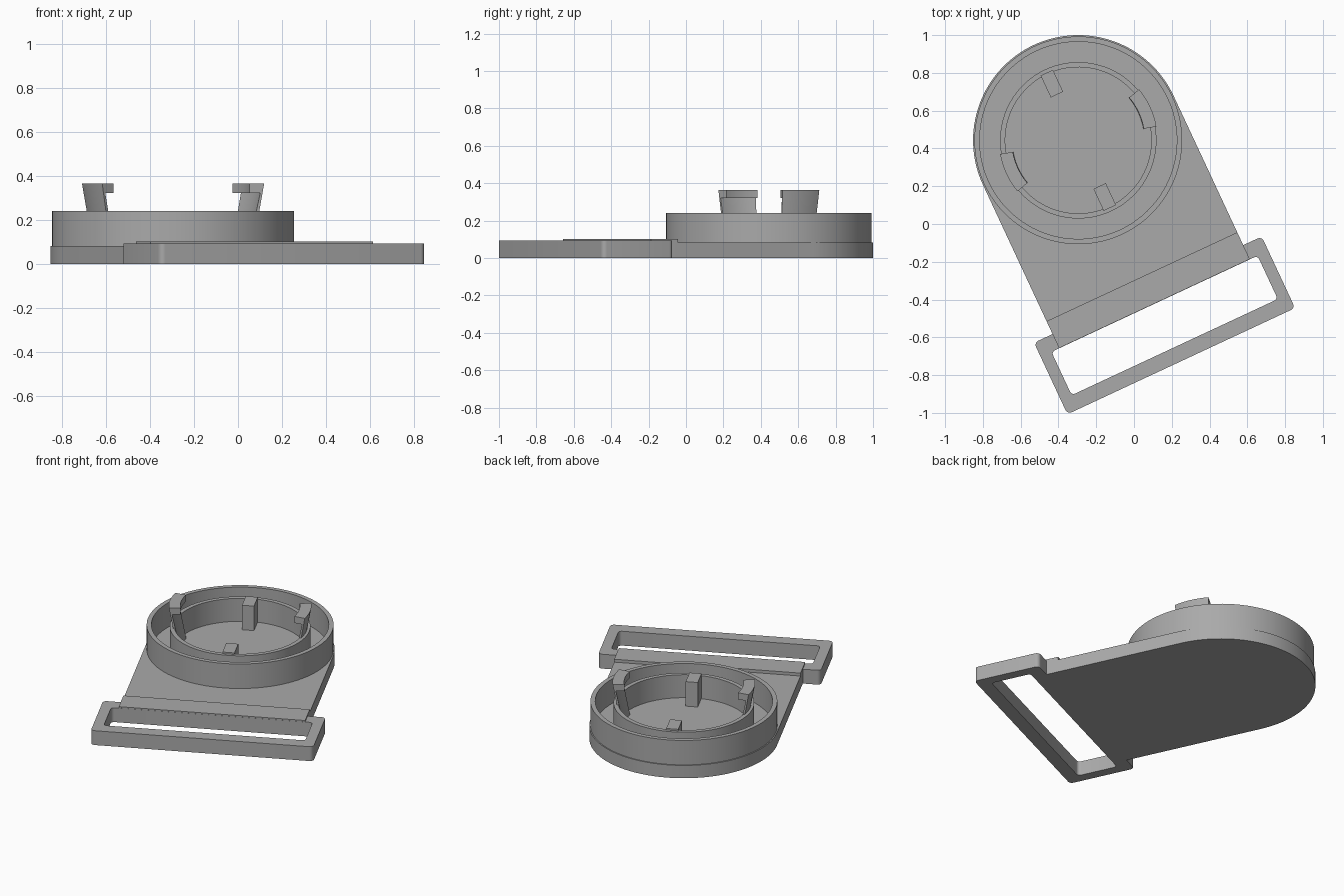
import bpy, bmesh
from math import sin, cos, pi, radians
from mathutils import Matrix, Vector

old = bpy.data.objects.get("Cube")
if old:
    bpy.data.objects.remove(old, do_unlink=True)

# Housing centre and turn: parts are laid out along local axes, then placed
PLACE = Matrix.Translation((-0.295, 0.443, 0)) @ Matrix.Rotation(radians(25), 4, "Z")
BASE_TOP, RIM_TOP = 0.083, 0.242
HALF_WIDTH = 0.557

grey = bpy.data.materials.new("plain_grey")
grey.use_nodes = True
COLOUR = (0.4, 0.4, 0.4, 1)
grey.diffuse_color = COLOUR
grey.node_tree.nodes["Principled BSDF"].inputs["Base Color"].default_value = COLOUR


def finish(name, bm):
    bmesh.ops.recalc_face_normals(bm, faces=bm.faces)
    bm.transform(PLACE)
    mesh = bpy.data.meshes.new(name)
    bm.to_mesh(mesh)
    bm.free()
    mesh.materials.append(grey)
    obj = bpy.data.objects.new(name, mesh)
    bpy.context.collection.objects.link(obj)
    bpy.ops.object.select_all(action="DESELECT")
    obj.select_set(True)
    bpy.context.view_layer.objects.active = obj
    bpy.ops.object.shade_smooth_by_angle(angle=radians(30))


def arc(radius, start, end, steps, x=0, y=0):
    angles = [radians(start + (end - start) * i / steps) for i in range(steps + 1)]
    return [(x + radius * cos(a), y + radius * sin(a)) for a in angles]


def circle(radius):
    return arc(radius, 0, 360, 96)[:-1]


def rounded_rect(x, y0, y1, r):
    corners = ((x - r, y1 - r), (r - x, y1 - r), (r - x, y0 + r), (x - r, y0 + r))
    return [p for i, (cx, cy) in enumerate(corners)
            for p in arc(r, 90 * i, 90 * i + 90, 6, cx, cy)]


def skin(bm, loops, closed):
    """Join neighbouring point loops with quads."""
    rows = [[bm.verts.new(p) for p in loop] for loop in loops]
    pairs = list(zip(rows, rows[1:] + rows[:1])) if closed else list(zip(rows, rows[1:]))
    n = len(rows[0])
    for a, b in pairs:
        for i in range(n):
            j = (i + 1) % n
            bm.faces.new((a[i], a[j], b[j], b[i]))
    if not closed:
        bm.faces.new(rows[0])
        bm.faces.new(rows[-1])


def plate(name, outline, z0, z1, hole=None):
    """Extrude an outline, with an optional hole of equal point count."""
    bm = bmesh.new()
    loops = [[(x, y, z) for x, y in outline] for z in (z0, z1)]
    if hole:
        loops += [[(x, y, z) for x, y in hole] for z in (z1, z0)]
    skin(bm, loops, bool(hole))
    finish(name, bm)


# Round-ended base, hinge strip and strap loop
plate("base_plate", arc(HALF_WIDTH, 0, 180, 64)
      + [(-HALF_WIDTH, -0.872), (HALF_WIDTH, -0.872)], 0, BASE_TOP)
plate("raised_strip", [(-HALF_WIDTH, -0.954), (HALF_WIDTH, -0.954),
                       (HALF_WIDTH, -0.797), (-HALF_WIDTH, -0.797)], BASE_TOP, 0.102)
plate("strap_loop", rounded_rect(0.665, -1.29, -0.872, 0.025), 0, 0.093,
      rounded_rect(0.602, -1.208, -0.955, 0.02))

# Outer and inner walls of the round housing
plate("outer_wall", circle(0.55), BASE_TOP, RIM_TOP, circle(0.522))
plate("inner_wall", circle(0.414), BASE_TOP, 0.232, circle(0.387))

# Hooked clips: a leaning stem with an inward head, swept round the centre
CLIP = ((0.35, BASE_TOP), (0.402, 0.322), (0.352, 0.322),
        (0.352, 0.365), (0.42, 0.365), (0.37, BASE_TOP))
for name, middle in (("left_clip", 0), ("right_clip", 180)):
    bm = bmesh.new()
    angles = [radians(middle - 15 + 3 * i) for i in range(11)]
    skin(bm, [[(r * cos(a), r * sin(a), z) for r, z in CLIP] for a in angles], False)
    finish(name, bm)

# Square stop tabs inside the inner wall
for name, side in (("back_tab", 1), ("front_tab", -1)):
    plate(name, [(-0.036, side * 0.267), (0.036, side * 0.267),
                 (0.036, side * 0.395), (-0.036, side * 0.395)], BASE_TOP, RIM_TOP)
